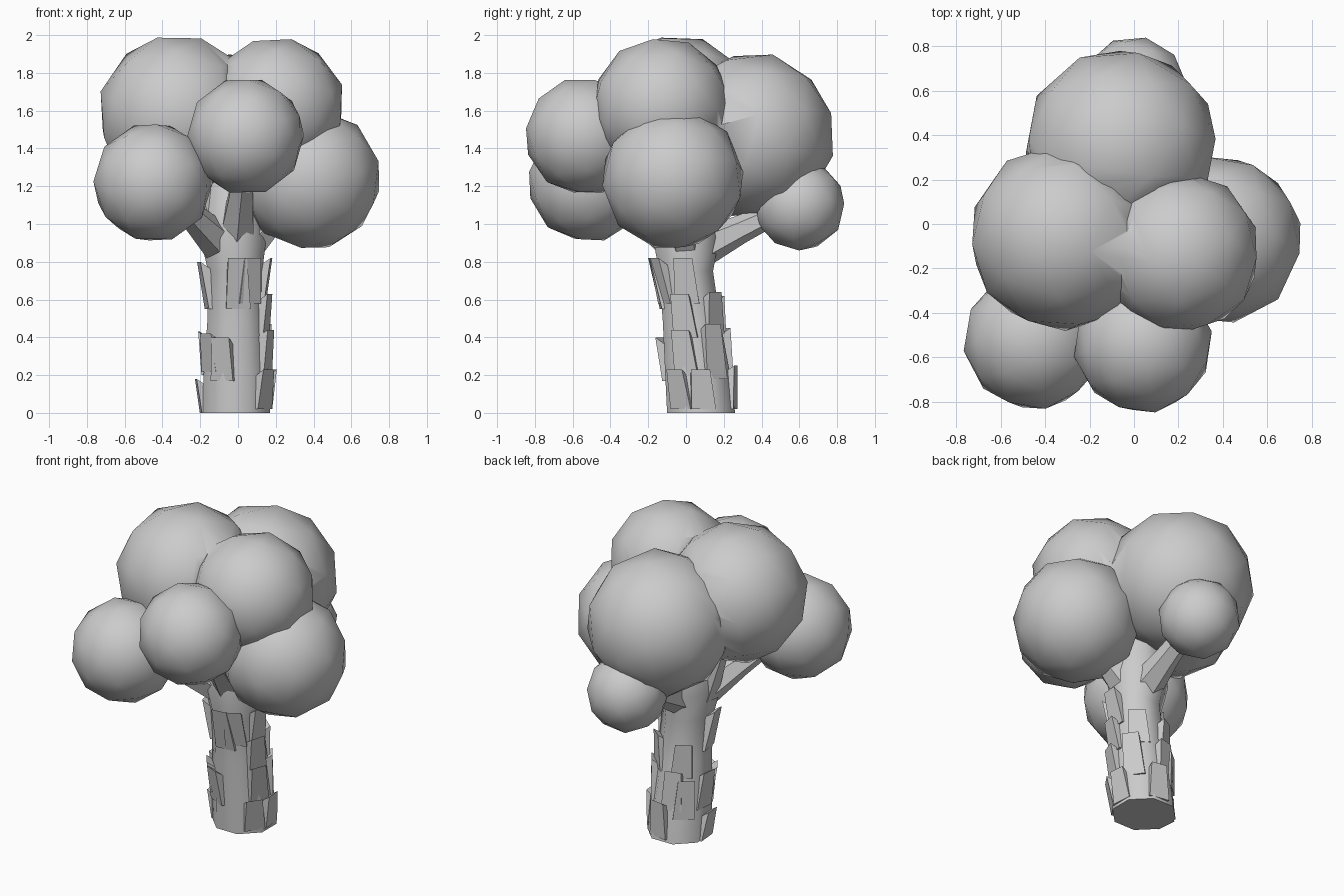
import bpy, bmesh, math, random
from mathutils import Vector, Euler

if "Cube" in bpy.data.objects:
    bpy.data.objects.remove(bpy.data.objects["Cube"])

random.seed(4)


def finish(bm, name, angle):
    bmesh.ops.recalc_face_normals(bm, faces=bm.faces)
    me = bpy.data.meshes.new(name)
    bm.to_mesh(me)
    bm.free()
    ob = bpy.data.objects.new(name, me)
    bpy.context.collection.objects.link(ob)
    smooth(ob, angle)
    return ob


def smooth(ob, angle):
    bpy.ops.object.select_all(action='DESELECT')
    ob.select_set(True)
    bpy.context.view_layer.objects.active = ob
    bpy.ops.object.shade_smooth_by_angle(angle=math.radians(angle))


def tube(bm, path, sides, level=False):
    """Loft rings along a path of (x, y, z, radius)."""
    rings = []
    pts = [Vector(p[:3]) for p in path]
    for i, p in enumerate(path):
        d = pts[min(i + 1, len(pts) - 1)] - pts[max(i - 1, 0)]
        if level:
            d = Vector((0, 0, 1))
        q = Vector((0, 0, 1)).rotation_difference(d)
        ring = []
        for k in range(sides):
            a = 2 * math.pi * (k + 0.5) / sides
            ring.append(bm.verts.new(pts[i] + q @ Vector((math.cos(a), math.sin(a), 0)) * p[3]))
        rings.append(ring)
    for a, b in zip(rings, rings[1:]):
        for k in range(sides):
            j = (k + 1) % sides
            bm.faces.new((a[k], a[j], b[j], b[k]))
    bm.faces.new(rings[0])
    bm.faces.new(rings[-1])


# Leaning trunk
TRUNK = [(-.01, .08, 0, .195), (-.01, .06, .22, .185), (-.01, .03, .48, .165),
         (-.015, .0, .75, .155), (-.025, .0, .93, .19), (-.03, .0, 1.08, .17), (-.03, .02, 1.3, .12)]
bm = bmesh.new()
tube(bm, TRUNK, 8, True)
finish(bm, "trunk", 50)

# Branches reaching into the foliage
bm = bmesh.new()
for start, end in [((-.08, -.03, .88), (-.38, -.42, 1.18)), ((.04, .0, .88), (.34, -.06, 1.18)),
                   ((-.02, .05, .86), (0, .52, 1.08)), ((-.1, .0, .9), (-.28, -.05, 1.4)),
                   ((-.01, -.04, .9), (.04, -.42, 1.38))]:
    mid = (Vector(start) + Vector(end)) / 2
    tube(bm, [(*start, .11), (*mid, .075), (*end, .055)], 6)
finish(bm, "branches", 50)


def trunk_at(z):
    for a, b in zip(TRUNK, TRUNK[1:]):
        if z <= b[2]:
            t = (z - a[2]) / (b[2] - a[2])
            return Vector(a).lerp(Vector(b), t)


# Bark scales: (angle, bottom z, top z), tips flaring away from the trunk
BARK = [(185, .0, .18), (175, .2, .43), (190, .55, .8), (5, .02, .23), (35, .18, .47),
        (-20, .2, .44), (-15, .4, .63), (50, .42, .64), (-115, .17, .4), (80, .02, .25),
        (-35, .02, .23), (-85, .55, .82), (120, .4, .62), (130, .15, .4), (-60, .58, .82),
        (215, .22, .42), (105, .2, .45), (-5, .58, .82)]
bm = bmesh.new()
for ang, z0, z1 in BARK:
    a = math.radians(ang)
    out, side = Vector((math.cos(a), math.sin(a), 0)), Vector((-math.sin(a), math.cos(a), 0))
    v = []
    for z, dr, w, drop in ((z0, .0, .065, 0), (z1, .035, .05, 0), (z1, -.04, .05, .05), (z0, -.06, .065, 0)):
        c = Vector(trunk_at(z)[:3])
        r = trunk_at(z)[3] * .96
        for s in (-1, 1):
            v.append(bm.verts.new(c + out * (r + dr) + side * s * w - Vector((0, 0, drop))))
    for i in range(4):
        j = (i + 1) % 4
        bm.faces.new((v[2 * i], v[2 * i + 1], v[2 * j + 1], v[2 * j]))
    bm.faces.new(v[0::2])
    bm.faces.new(v[1::2])
finish(bm, "bark_scales", 30)


# Foliage clumps: low-poly balls with smooth shading
def ball(name, x, y, z, r):
    bm = bmesh.new()
    bmesh.ops.create_icosphere(bm, subdivisions=2, radius=r * 1.015)
    rot = Euler([random.uniform(-.3, .3), random.uniform(-.3, .3), random.uniform(0, 6)])
    for v in bm.verts:
        v.co.rotate(rot)
        v.co += Vector((x, y, z))
    return finish(bm, name, 80)


ball("foliage_front_left", -.45, -.52, 1.22, .315)
ball("foliage_front", .04, -.54, 1.465, .31)
ball("foliage_right", .38, -.07, 1.24, .375)
ball("foliage_back_small", 0, .6, 1.1, .24)

# The three upper clumps grow into one mass
crown = ball("foliage_crown", -.32, -.06, 1.58, .42)
for name, args in (("crown_back", (-.06, .35, 1.47, .435)), ("crown_right", (.2, -.13, 1.62, .365))):
    other = ball(name, *args)
    bpy.context.view_layer.objects.active = crown
    m = crown.modifiers.new("join", 'BOOLEAN')
    m.operation, m.solver, m.object = 'UNION', 'EXACT', other
    bpy.ops.object.modifier_apply(modifier=m.name)
    bpy.data.objects.remove(other)
smooth(crown, 75)
